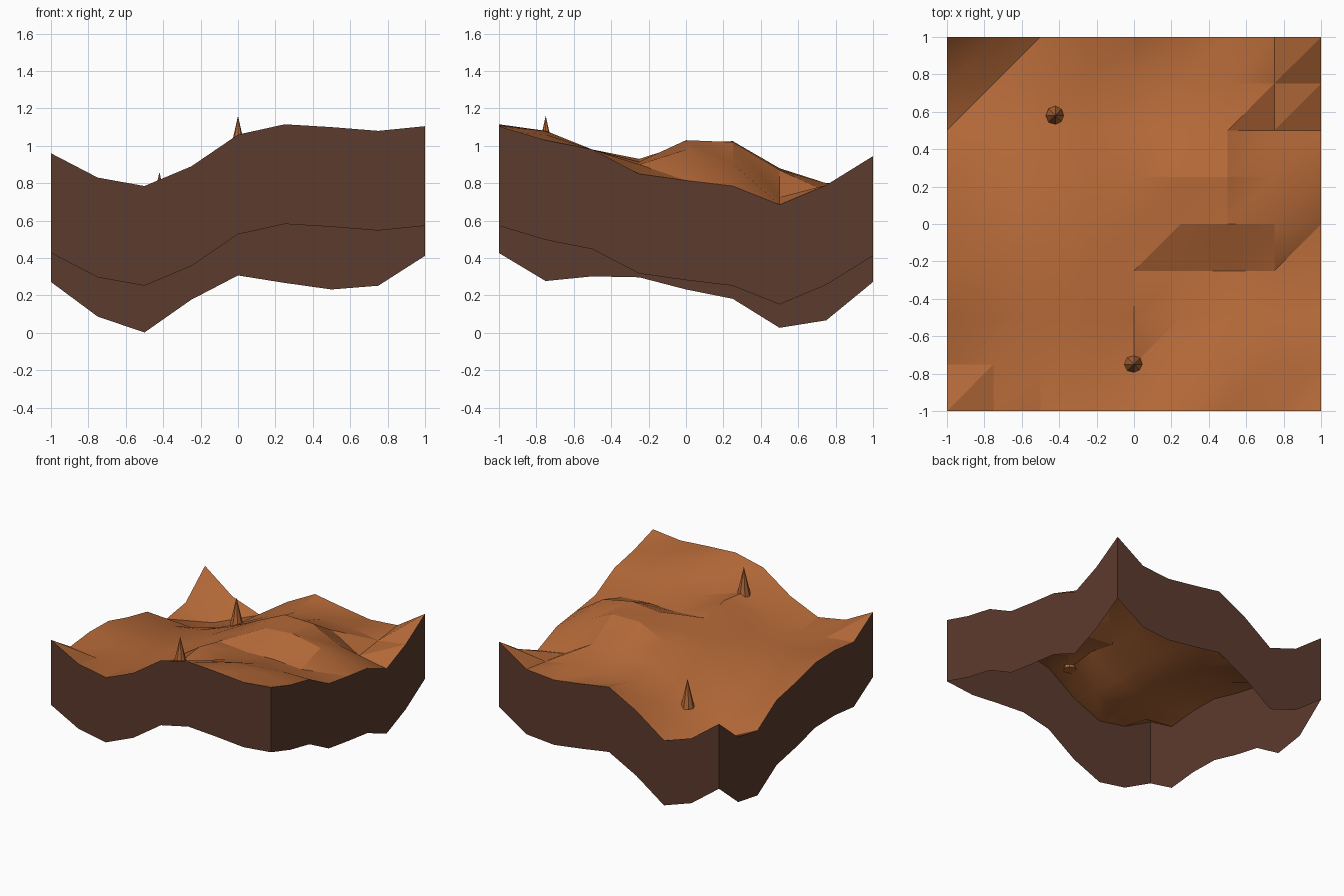
import bpy
import bmesh
from math import radians

cube = bpy.data.objects.get("Cube")
if cube:
    bpy.data.objects.remove(cube, do_unlink=True)


def make_material(name, color):
    mat = bpy.data.materials.new(name)
    mat.use_nodes = True
    mat.diffuse_color = (*color, 1)
    mat.node_tree.nodes["Principled BSDF"].inputs["Base Color"].default_value = (*color, 1)
    return mat


def make_object(name, bm, mat):
    mesh = bpy.data.meshes.new(name)
    bm.to_mesh(mesh)
    bm.free()
    obj = bpy.data.objects.new(name, mesh)
    obj.data.materials.append(mat)
    bpy.context.collection.objects.link(obj)
    return obj


clay = make_material("orange clay", (0.455, 0.14, 0.039))
earth = make_material("dark earth", (0.108, 0.043, 0.027))

# Ground heights in hundredths: rows run front to back, columns run along x
HEIGHTS = [
    (96, 83, 78.5, 89, 106, 111.5, 110, 108, 110.5),
    (81, 78, 76, 82, 95, 103, 108, 106, 103),
    (83.5, 77, 76, 82, 98, 95, 98, 98, 98),
    (83, 77, 76, 84, 93, 91, 91.5, 90, 85),
    (76.5, 71, 73, 82, 92, 101, 103, 98, 81.5),
    (71.5, 66, 70, 79, 91, 102.5, 102, 90.5, 78.5),
    (56, 55, 62, 73, 84, 88, 87, 72.5, 68.5),
    (60, 50, 57, 69, 79, 80, 80, 75.5, 79),
    (80.5, 62, 53.5, 71, 84, 80, 76.5, 78.5, 94.5),
]
LAST = len(HEIGHTS) - 1
STEP = 2 / LAST
SKIRT_DEPTH = 0.533


def ground_point(col, row):
    return (col * STEP - 1, row * STEP - 1, HEIGHTS[row][col] / 100)


# Rolling ground surface, each cell split along the same diagonal
bm = bmesh.new()
grid = [[bm.verts.new(ground_point(c, r)) for c in range(LAST + 1)] for r in range(LAST + 1)]
for r in range(LAST):
    for c in range(LAST):
        a, b = grid[r][c], grid[r][c + 1]
        d, e = grid[r + 1][c + 1], grid[r + 1][c]
        bm.faces.new((a, b, d))
        bm.faces.new((a, d, e))
ground = make_object("ground", bm, clay)
bpy.context.view_layer.objects.active = ground
ground.select_set(True)
bpy.ops.object.shade_smooth_by_angle(angle=radians(22))
ground.select_set(False)

# Four hanging side walls that follow the ground edge, open underneath
edges = {
    "front_wall": [(i, 0) for i in range(LAST + 1)],
    "left_wall": [(LAST, i) for i in range(LAST + 1)],
    "back_wall": [(LAST - i, LAST) for i in range(LAST + 1)],
    "right_wall": [(0, LAST - i) for i in range(LAST + 1)],
}
for name, cells in edges.items():
    bm = bmesh.new()
    points = [ground_point(*cell) for cell in cells]
    top = [bm.verts.new(p) for p in points]
    low = [bm.verts.new((x, y, z - SKIRT_DEPTH)) for x, y, z in points]
    for i in range(LAST):
        bm.faces.new((low[i], low[i + 1], top[i + 1], top[i]))
    make_object(name, bm, earth)


# Small faceted spikes standing on the ground
def spike(name, x, y, base, tip):
    bm = bmesh.new()
    bmesh.ops.create_cone(bm, cap_ends=True, segments=8, radius1=0.052,
                          radius2=0, depth=tip - base)
    bmesh.ops.translate(bm, verts=bm.verts, vec=(x, y, (base + tip) / 2))
    make_object(name, bm, clay)


spike("front_spike", 0, -0.75, 0.93, 1.16)
spike("back_spike", -0.42, 0.58, 0.63, 0.86)
